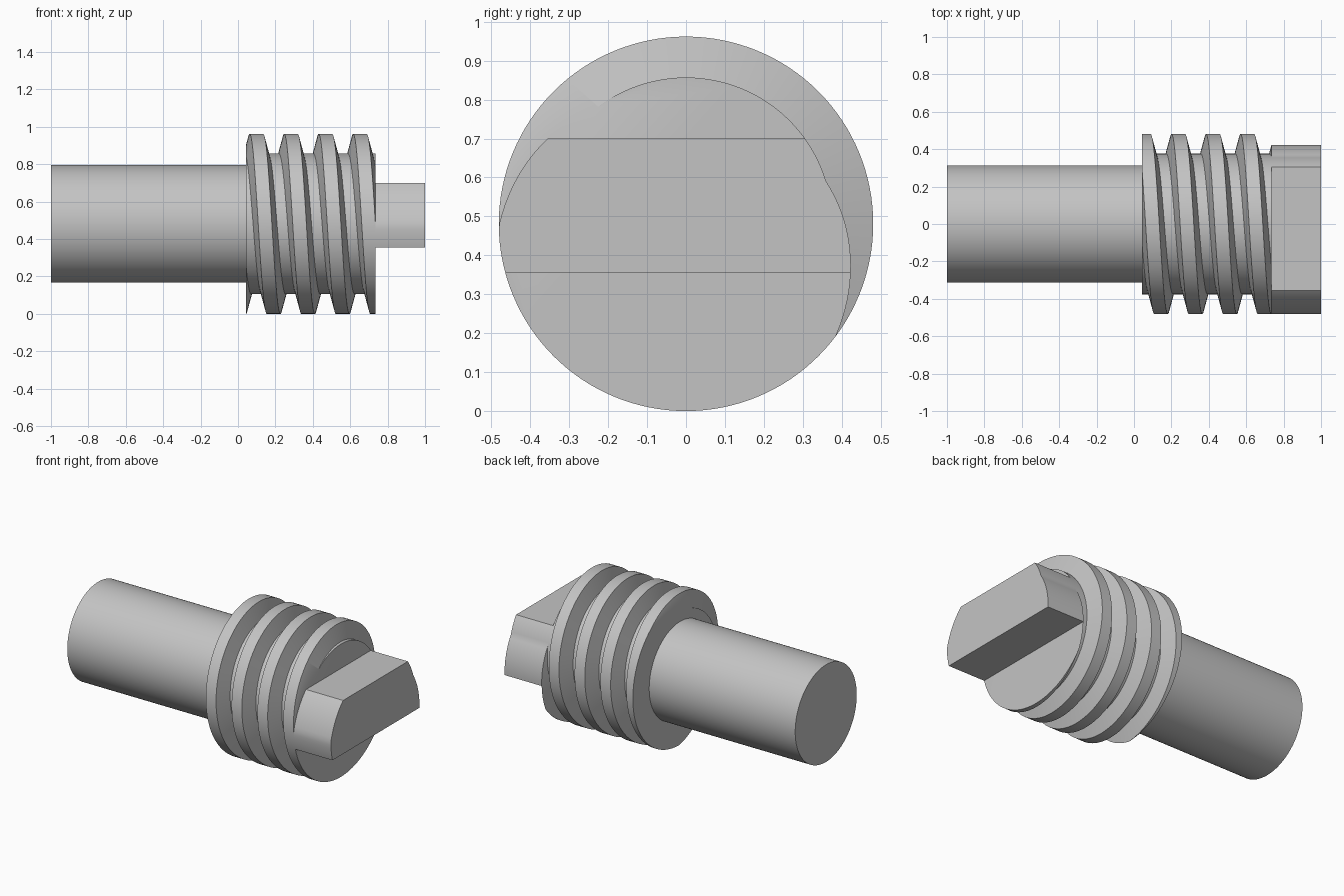
import bpy, bmesh
from math import sin, cos, pi, floor
from mathutils import Matrix, Vector

cube = bpy.data.objects.get("Cube")
if cube:
    bpy.data.objects.remove(cube, do_unlink=True)

AXIS_Z = 0.481
CREST_R, CORE_R, SHAFT_R = 0.481, 0.376, 0.314
PITCH, PHASE = 0.1845, 0.0985      # lead per turn, crest centre at the top
CREST_HALF, ROOT_HALF = 0.0365, 0.064
X_START, X_END, TANG_END = 0.043, 0.735, 1.0
STEPS = 128                        # segments per turn

grey = bpy.data.materials.new("steel_grey")
grey.use_nodes = True
grey.diffuse_color = (0.55, 0.55, 0.55, 1)
grey.node_tree.nodes["Principled BSDF"].inputs["Base Color"].default_value = (0.55, 0.55, 0.55, 1)


def point(x, radius, angle):
    """Point around the screw axis; angle runs from the top towards the front."""
    return Vector((x, -radius * sin(angle), AXIS_Z + radius * cos(angle)))


def cut(bm, co, normal):
    """Trim everything beyond a plane and cap the opening."""
    geom = bm.verts[:] + bm.edges[:] + bm.faces[:]
    res = bmesh.ops.bisect_plane(bm, geom=geom, dist=1e-6, plane_co=co,
                                 plane_no=normal, clear_outer=True)
    edges = [e for e in res["geom_cut"] if isinstance(e, bmesh.types.BMEdge)]
    bmesh.ops.holes_fill(bm, edges=edges, sides=0)


def finish(bm, name):
    bmesh.ops.recalc_face_normals(bm, faces=bm.faces)
    mesh = bpy.data.meshes.new(name)
    bm.to_mesh(mesh)
    bm.free()
    mesh.materials.append(grey)
    obj = bpy.data.objects.new(name, mesh)
    bpy.context.collection.objects.link(obj)
    bpy.ops.object.select_all(action="DESELECT")
    obj.select_set(True)
    bpy.context.view_layer.objects.active = obj
    bpy.ops.object.shade_smooth_by_angle(angle=0.45)
    return obj


# Plain round shaft
bm = bmesh.new()
length = X_START + 0.01 + 1
bmesh.ops.create_cone(bm, cap_ends=True, segments=STEPS, radius1=SHAFT_R,
                      radius2=SHAFT_R, depth=length)
bm.transform(Matrix.Translation((length / 2 - 1, 0, AXIS_Z)) @ Matrix.Rotation(pi / 2, 4, "Y"))
finish(bm, "shaft")

# Worm thread: a trapezoid profile swept along a helix, trimmed at both ends
profile = [(-PITCH + ROOT_HALF, CORE_R), (-ROOT_HALF, CORE_R), (-CREST_HALF, CREST_R),
           (CREST_HALF, CREST_R), (ROOT_HALF, CORE_R)]
bm = bmesh.new()
previous = None
for i in range(-2 * STEPS, 6 * STEPS + 1):
    turn = i / STEPS
    row = [bm.verts.new(point(PHASE + PITCH * turn + dx, r, 2 * pi * turn)) for dx, r in profile]
    if previous:
        for k in range(len(row) - 1):
            bm.faces.new((previous[k], previous[k + 1], row[k + 1], row[k]))
    previous = row
bmesh.ops.remove_doubles(bm, verts=bm.verts, dist=1e-4)
cut(bm, (X_START, 0, 0), (-1, 0, 0))
cut(bm, (X_END, 0, 0), (1, 0, 0))
finish(bm, "worm_thread")


def end_radius(angle):
    """Thread radius in the end plane at the given angle."""
    t = (X_END - PHASE) / PITCH - angle / (2 * pi)
    offset = abs(t - floor(t + 0.5)) * PITCH
    f = (ROOT_HALF - offset) / (ROOT_HALF - CREST_HALF)
    return CORE_R + (CREST_R - CORE_R) * min(1, max(0, f))


# Drive tang: the end section carried on, with flats above and below
bm = bmesh.new()
angles = [2 * pi * i / STEPS for i in range(STEPS)]
base = bm.faces.new([bm.verts.new(point(X_END, end_radius(a), a)) for a in angles])
ext = bmesh.ops.extrude_face_region(bm, geom=[base], use_keep_orig=True)
moved = [v for v in ext["geom"] if isinstance(v, bmesh.types.BMVert)]
bmesh.ops.translate(bm, verts=moved, vec=(TANG_END - X_END, 0, 0))
cut(bm, (0, 0, 0.70), (0, 0, 1))
cut(bm, (0, 0, 0.355), (0, 0, -1))
finish(bm, "drive_tang")
